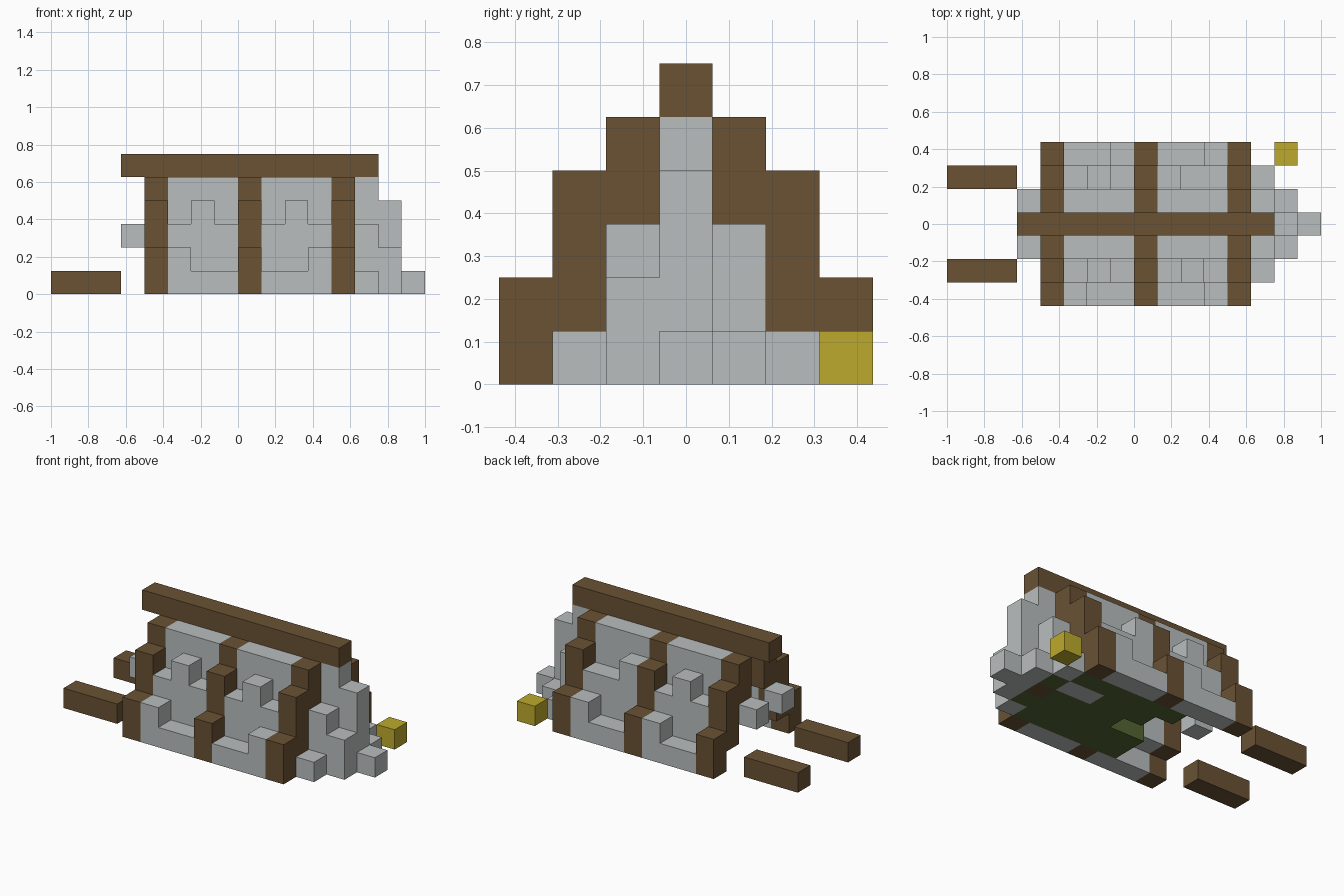
import bpy, bmesh
from mathutils import Vector

cube = bpy.data.objects.get("Cube")
if cube:
    bpy.data.objects.remove(cube)

UNIT = 0.125
ORIGIN = Vector((-1, -0.4375, 0))
BACK = 6          # last row across the depth


def linear(c):
    c /= 255
    return c / 12.92 if c <= 0.04045 else ((c + 0.055) / 1.055) ** 2.4


def material(name, *rgb):
    colour = [linear(c) for c in rgb] + [1]
    mat = bpy.data.materials.new(name)
    mat.use_nodes = True
    mat.diffuse_color = colour
    mat.node_tree.nodes["Principled BSDF"].inputs["Base Color"].default_value = colour
    return mat


STONE = material("grey stone", 186, 190, 190)
WOOD = material("brown wood", 106, 82, 52)
GOLD = material("yellow", 190, 170, 45)
MOSS = material("moss green", 84, 102, 50)

owner = {}        # block -> part name
part_material = {}


def blocks(part, mat, xs, ys, zs):
    """Fill a range of blocks; each argument is a number or (first, last)."""
    part_material[part] = mat
    spans = [range(a[0], a[1] + 1) if isinstance(a, tuple) else (a,) for a in (xs, ys, zs)]
    for x in spans[0]:
        for y in spans[1]:
            for z in spans[2]:
                owner[x, y, z] = part


# Mossy floor with a ragged end towards the entrance
blocks("floor", MOSS, (8, 12), (1, 5), 0)
blocks("floor", MOSS, 7, (1, 2), 0)
blocks("floor", MOSS, 7, 5, 0)
blocks("floor", MOSS, 13, (2, 4), 0)
blocks("floor_stones", STONE, (11, 12), 4, 0)
blocks("floor_log", WOOD, 13, 3, 0)
del owner[8, 3, 0]

# Ridge beam
blocks("ridge_beam", WOOD, (3, 13), 3, 5)

# Mirrored stepped ribs, stone panels, and loose logs
for side, row in (("front", lambda r: r), ("back", lambda r: BACK - r)):
    for x, place in ((4, "right"), (8, "middle"), (12, "left")):
        rib = f"{side}_{place}_rib"
        blocks(rib, WOOD, x, row(0), (0, 1))
        blocks(rib, WOOD, x, row(1), (1, 3))
        blocks(rib, WOOD, x, row(2), (3, 4))
    for xs, place in (((5, 7), "right"), ((9, 11), "left")):
        panel = f"{side}_{place}_panel"
        blocks(panel, STONE, xs, row(0), 0)
        blocks(panel, STONE, xs, row(1), (1, 2))
        blocks(panel, STONE, xs, row(2), (3, 4))
    blocks(f"{side}_loose_log", WOOD, (0, 2), row(1), 0)
    blocks(f"{side}_entrance_stone", STONE, 3, row(2), 2)
    # End wall shoulders
    blocks("end_wall", STONE, 13, row(1), 0)
    blocks("end_wall", STONE, 13, row(2), (1, 2))

# Protruding stones on the panels
for part, x, y, z in (("front_right_panel", 5, 0, 1), ("front_right_panel", 6, 1, 3),
                      ("front_left_panel", 11, 0, 1), ("front_left_panel", 10, 1, 3),
                      ("back_right_panel", 7, 6, 1), ("back_right_panel", 6, 5, 3),
                      ("back_left_panel", 11, 6, 1), ("back_left_panel", 9, 5, 3)):
    blocks(part, STONE, x, y, z)

# Stepped end wall
blocks("end_wall", STONE, 13, 3, (1, 4))
blocks("end_wall", STONE, 14, 3, (0, 3))
blocks("end_wall", STONE, 14, 2, (0, 1))
blocks("end_wall", STONE, 14, 4, 0)
blocks("end_wall", STONE, 15, 3, 0)

# Yellow block beside the end wall
blocks("yellow_block", GOLD, 14, 6, 0)


def build(part):
    """Skin the exposed sides of a part's blocks and merge flat faces."""
    bm = bmesh.new()
    for cell in [c for c, p in owner.items() if p == part]:
        centre = Vector(cell) + Vector((0.5, 0.5, 0.5))
        for axis in range(3):
            for sign in (-1, 1):
                n = Vector((0, 0, 0))
                n[axis] = sign
                if tuple(int(v) for v in Vector(cell) + n) in owner:
                    continue
                u = Vector((0, 0, 0))
                u[(axis + 1) % 3] = 0.5
                v = n.cross(u)
                corners = (-u - v, u - v, u + v, v - u)
                bm.faces.new([bm.verts.new(ORIGIN + UNIT * (centre + n / 2 + k))
                              for k in corners])
    bmesh.ops.remove_doubles(bm, verts=bm.verts, dist=0.001)
    bmesh.ops.dissolve_limit(bm, angle_limit=0.01, verts=bm.verts, edges=bm.edges)
    mesh = bpy.data.meshes.new(part)
    bm.to_mesh(mesh)
    bm.free()
    mesh.materials.append(part_material[part])
    bpy.context.collection.objects.link(bpy.data.objects.new(part, mesh))


for name in part_material:
    build(name)
